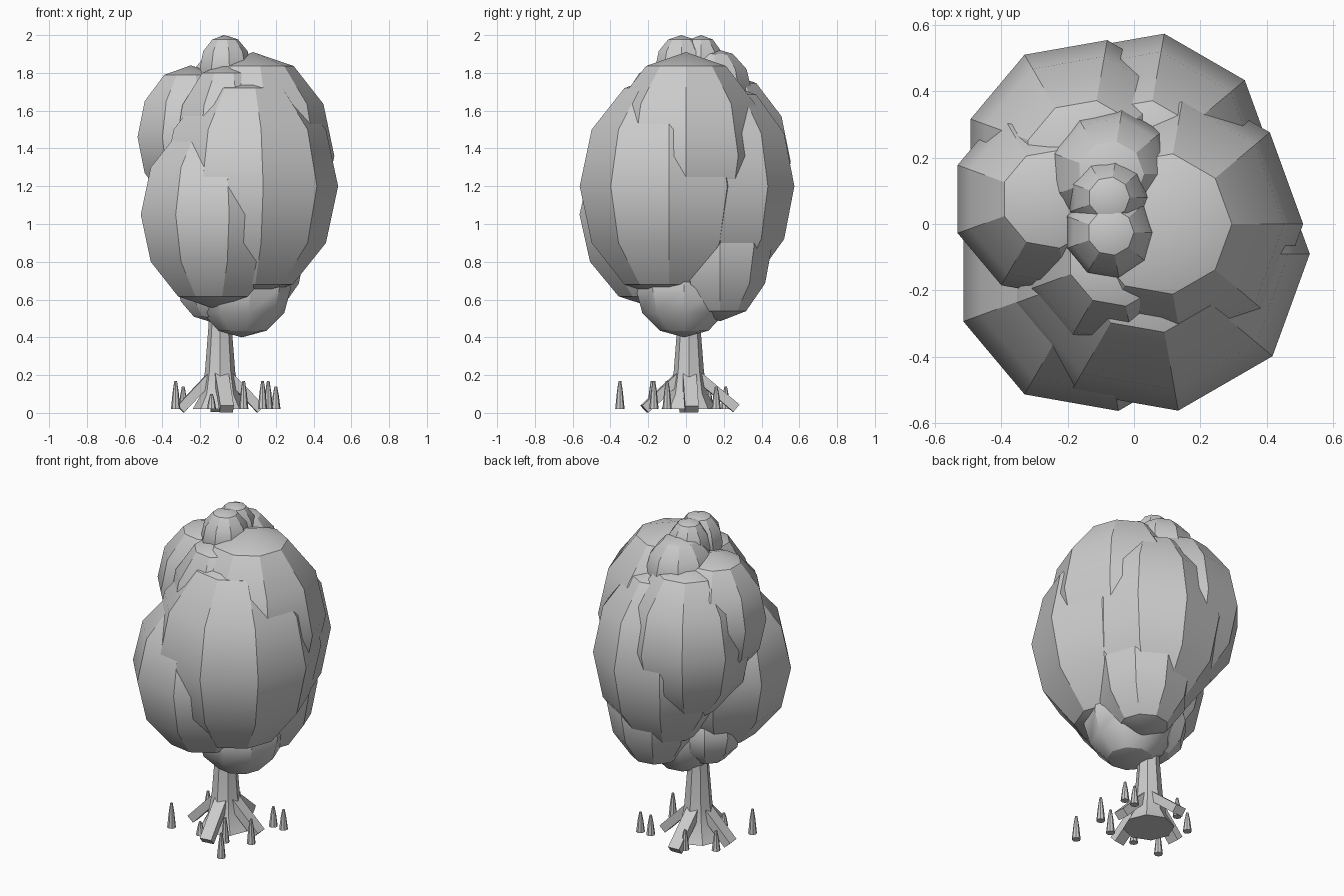
import bpy, bmesh, math
from mathutils import Vector

cube = bpy.data.objects.get("Cube")
if cube:
    bpy.data.objects.remove(cube, do_unlink=True)

# One plain material for the whole tree
GREY = (0.6, 0.6, 0.6, 1)
grey = bpy.data.materials.new("plain_grey")
grey.use_nodes = True
grey.diffuse_color = GREY
grey.node_tree.nodes["Principled BSDF"].inputs["Base Color"].default_value = GREY


def finish(bm, name):
    """Turn a bmesh into a named object with the grey material."""
    bmesh.ops.recalc_face_normals(bm, faces=bm.faces)
    mesh = bpy.data.meshes.new(name)
    bm.to_mesh(mesh)
    bm.free()
    mesh.materials.append(grey)
    obj = bpy.data.objects.new(name, mesh)
    bpy.context.collection.objects.link(obj)
    bpy.ops.object.select_all(action='DESELECT')
    obj.select_set(True)
    bpy.context.view_layer.objects.active = obj
    bpy.ops.object.shade_smooth_by_angle(angle=math.radians(30))
    return obj


def lathe(name, centre, profile, sides):
    """Turn (radius, height) points round a vertical axis; radius 0 is a pole."""
    bm = bmesh.new()
    cx, cy, cz = centre
    rings = []
    for r, h in profile:
        steps = [i * math.tau / sides for i in range(sides)] if r else [0]
        rings.append([bm.verts.new((cx + r * math.cos(a), cy + r * math.sin(a), cz + h))
                      for a in steps])
    for low, high in zip(rings, rings[1:]):
        for i in range(sides):
            j = (i + 1) % sides
            if len(low) == 1:
                bm.faces.new((low[0], high[j], high[i]))
            elif len(high) == 1:
                bm.faces.new((low[i], low[j], high[0]))
            else:
                bm.faces.new((low[i], low[j], high[j], high[i]))
    for ring in (rings[0], rings[-1]):
        if len(ring) > 1:
            bm.faces.new(ring)
    return finish(bm, name)


def clump(name, centre, radius, half_height):
    """Nine-sided leaf clump, taller or rounder by half_height."""
    angles = [math.pi * k / 6 for k in range(1, 6)]
    profile = [(radius * math.sin(a), -half_height * math.cos(a)) for a in angles]
    lathe(name, centre, [(0, -half_height)] + profile + [(0, half_height)], 9)


# Leaf clumps: name, centre, radius, half height
CLUMPS = [
    ("leaves_upper_main", (0.08, 0, 1.36), 0.43, 0.55),
    ("leaves_front_main", (0.05, -0.09, 1.20), 0.48, 0.60),
    ("leaves_front_side", (-0.12, -0.15, 1.05), 0.42, 0.50),
    ("leaves_back_main", (0.02, 0.17, 1.20), 0.41, 0.56),
    ("leaves_back_side", (-0.145, 0.19, 1.33), 0.37, 0.48),
    ("leaves_upper_side", (-0.25, 0.075, 1.46), 0.30, 0.38),
    ("leaves_upper_front", (-0.05, -0.10, 1.40), 0.30, 0.46),
    ("leaves_low_back", (0.08, 0.18, 0.885), 0.28, 0.40),
    ("leaves_bottom", (0.02, -0.01, 0.66), 0.26, 0.26),
    ("leaves_bottom_side", (-0.14, -0.01, 0.70), 0.20, 0.22),
    ("leaves_crown_back", (-0.07, 0.15, 1.71), 0.20, 0.22),
    ("leaves_tip_back", (-0.075, 0.08, 1.83), 0.125, 0.17),
    ("leaves_tip_front", (-0.07, -0.025, 1.83), 0.14, 0.17),
]
for spec in CLUMPS:
    clump(*spec)

# Trunk flaring into the ground
TRUNK = Vector((-0.095, 0.015, 0))
lathe("trunk", TRUNK, [(0.145, 0.02), (0.10, 0.10), (0.08, 0.22), (0.062, 0.45), (0.06, 0.7)], 8)


# Sloping square-cut roots
def root(name, end):
    end = Vector(end)
    out = Vector((end.x - TRUNK.x, end.y - TRUNK.y, 0)).normalized()
    side = Vector((-out.y, out.x, 0)) * 0.036
    start = TRUNK + out * 0.03 + Vector((0, 0, 0.21))
    along = (end - start).normalized()
    thick = along.cross(side.normalized()) * 0.025
    bm = bmesh.new()
    loops = [[bm.verts.new(p + side * s + thick * t)
              for s, t in ((-1, -1), (1, -1), (1, 1), (-1, 1))] for p in (start, end)]
    for i in range(4):
        j = (i + 1) % 4
        bm.faces.new((loops[0][i], loops[0][j], loops[1][j], loops[1][i]))
    for loop in loops:
        bm.faces.new(loop)
    finish(bm, name)


root("root_front", (-0.06, -0.22, 0.02))
root("root_back", (-0.11, 0.265, 0.025))
root("root_left", (0.12, 0.03, 0.02))
root("root_right", (-0.305, 0.0, 0.02))

# Grass spikes: x, y, height
SPIKES = [
    (-0.33, -0.18, 0.15), (0.13, -0.35, 0.15), (0.16, -0.10, 0.15), (-0.14, -0.17, 0.08),
    (0.13, 0.16, 0.12), (0.20, 0.16, 0.12), (-0.14, 0.21, 0.12), (-0.29, 0.12, 0.12),
    (0.03, -0.17, 0.15),
]
for n, (x, y, height) in enumerate(SPIKES, 1):
    lathe(f"grass_spike_{n}", (x, y, 0.02), [(0.025, 0), (0.016, height * 0.6), (0.007, height)], 8)
